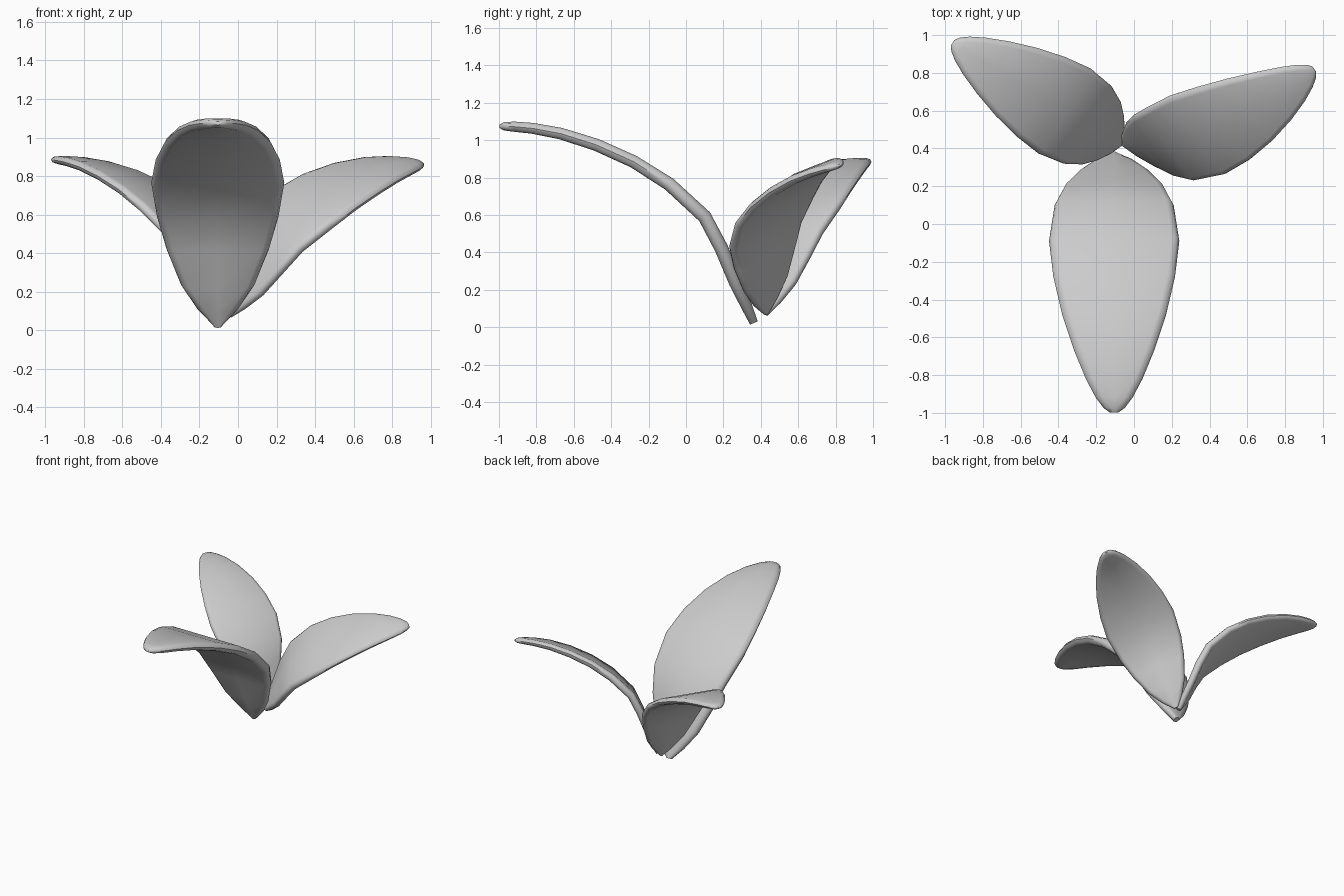
import bpy, bmesh, math
from mathutils import Vector

if "Cube" in bpy.data.objects:
    bpy.data.objects.remove(bpy.data.objects["Cube"])

# Leaf spine: (y, z, half width, half thickness) from base to tip
SPINE = [(.363, .022, .02, .022), (.325, .11, .105, .03), (.265, .235, .19, .034),
         (.19, .42, .265, .037), (.10, .59, .315, .037), (-.09, .765, .345, .036),
         (-.28, .885, .322, .034), (-.48, .975, .275, .033), (-.67, 1.035, .212, .031),
         (-.82, 1.063, .15, .029), (-.92, 1.072, .097, .027), (-.975, 1.074, .055, .022),
         (-.998, 1.074, .022, .008)]
BASE, TIP = Vector((0, *SPINE[0][:2])), Vector((0, *SPINE[-1][:2]))


def frame(base, tip, side):
    """Chord direction, side direction and upward normal of a leaf."""
    d = (tip - base).normalized()
    s = (side - d * side.dot(d)).normalized()
    n = d.cross(s)
    if n.z < 0:
        s, n = -s, -n
    return d, s, n


D0, S0, N0 = frame(BASE, TIP, Vector((1, 0, 0)))


def section(w, t):
    """Flat cross-section with a rounded rim: (across, up) pairs."""
    r = min(.04, w * .7)
    right = [(w - r + r * math.cos(a), t * math.sin(a))
             for a in (math.radians(k) for k in (-90, -45, 0, 45, 90))]
    left = [(-x, -y) for x, y in right]
    return right + [(0, t)] + left + [(0, -t)]


def leaf(name, base, tip, side):
    base, tip = Vector(base), Vector(tip)
    d, s, n = frame(base, tip, Vector(side))
    k = (tip - base).length / (TIP - BASE).length
    bm = bmesh.new()
    rings = []
    for i, (y, z, w, t) in enumerate(SPINE):
        a, b = SPINE[max(i - 1, 0)], SPINE[min(i + 1, len(SPINE) - 1)]
        tan = Vector((0, b[0] - a[0], b[1] - a[1])).normalized()
        up = Vector((0, -tan.z, tan.y))
        if up.z < 0:
            up = -up
        ring = []
        for x, h in section(w, t):
            p = Vector((x, y, z)) + up * h - BASE
            q = base + k * (d * p.dot(D0) + s * p.dot(S0) + n * p.dot(N0))
            ring.append(bm.verts.new(q))
        rings.append(ring)
    for r0, r1 in zip(rings, rings[1:]):
        for j in range(len(r0)):
            m = (j + 1) % len(r0)
            bm.faces.new((r0[j], r0[m], r1[m], r1[j]))
    bm.faces.new(rings[0])
    bm.faces.new(rings[-1])
    bmesh.ops.recalc_face_normals(bm, faces=bm.faces)
    me = bpy.data.meshes.new(name)
    bm.to_mesh(me)
    bm.free()
    ob = bpy.data.objects.new(name, me)
    bpy.context.collection.objects.link(ob)
    bpy.context.view_layer.objects.active = ob
    ob.select_set(True)
    bpy.ops.object.shade_smooth_by_angle(angle=math.radians(50))
    ob.select_set(False)


# Large front leaf, and two smaller copies turned to the back
leaf("front_leaf", (-.105, *SPINE[0][:2]), (-.105, *SPINE[-1][:2]), (1, 0, 0))
leaf("right_leaf", (-.05, .425, .075), (.955, .82, .865), (-.29, .415, .18))
leaf("left_leaf", (-.075, .425, .07), (-.96, .96, .885), (.26, .41, 0))
